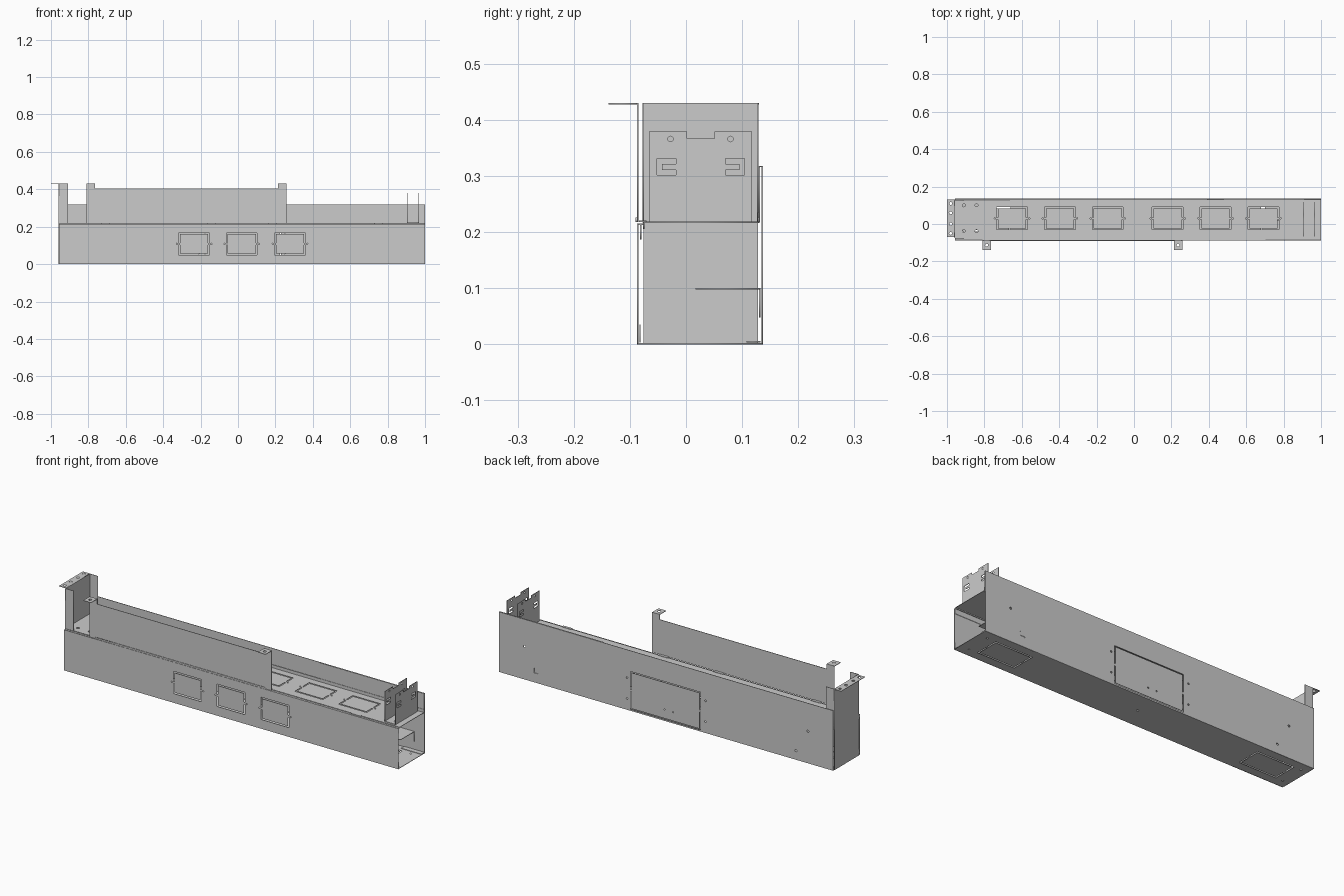
import bpy, math

if "Cube" in bpy.data.objects:
    bpy.data.objects.remove(bpy.data.objects["Cube"])

T = 0.0013  # half sheet thickness


def sheet(name, plane, offset, outline, holes=(), half=T):
    """Flat sheet-metal part: filled 2D outline with cut-outs, extruded to a thin solid."""
    cu = bpy.data.curves.new(name, 'CURVE')
    cu.dimensions = '2D'
    cu.fill_mode = 'BOTH'
    cu.extrude = half
    for loop in [outline, *holes]:
        sp = cu.splines.new('POLY')
        sp.points.add(len(loop) - 1)
        for p, (u, v) in zip(sp.points, loop):
            p.co = (u, v, 0, 1)
        sp.use_cyclic_u = True
    tmp = bpy.data.objects.new(name + "_curve", cu)
    bpy.context.collection.objects.link(tmp)
    dg = bpy.context.evaluated_depsgraph_get()
    me = bpy.data.meshes.new_from_object(tmp.evaluated_get(dg))
    bpy.data.objects.remove(tmp)
    for v in me.vertices:
        a, b, n = v.co
        v.co = {'xy': (a, b, offset + n), 'xz': (a, offset - n, b),
                'yz': (offset + n, a, b)}[plane]
    me.name = name
    ob = bpy.data.objects.new(name, me)
    bpy.context.collection.objects.link(ob)
    return ob


def rect(u0, u1, v0, v1):
    return [(u0, v0), (u1, v0), (u1, v1), (u0, v1)]


def circle(u, v, r=0.006, n=12):
    return [(u + r * math.cos(2 * math.pi * i / n), v + r * math.sin(2 * math.pi * i / n))
            for i in range(n)]


def knockout(cu, cv, w, h, s=0.007, g=0.006, screws=True):
    """Two C-shaped slots leaving bridges left and right, plus screw holes."""
    out = []
    for k in (1, -1):
        a, b = w / 2, h / 2
        pts = [(-a, g), (-a, b), (a, b), (a, g),
               (a - s, g), (a - s, b - s), (-a + s, b - s), (-a + s, g)]
        out.append([(cu + x, cv + k * y) for x, y in pts])
    if screws:
        out += [circle(cu + k * (w / 2 + 0.009), cv, 0.004, 8) for k in (1, -1)]
    return out


X0, X1 = -0.958, 1.0
YF, YB = -0.0857, 0.1355
LID = 0.2175

# --- Main channel: floor, front wall, tall back wall ---
floor_holes = [h for x in (0.79, -0.77) for h in knockout(x, 0.025, 0.22, 0.13, screws=False)]
floor_holes += [circle(0, 0.025)] + [circle(x, y, 0.005) for x in (-0.92, 0.95) for y in (-0.04, 0.09)]
sheet("floor", 'xy', T, rect(X0, X1, YF, YB), floor_holes)

front_holes = [h for x in (-0.235, 0.02, 0.278) for h in knockout(x, 0.108, 0.165, 0.118)]
sheet("front_wall", 'xz', YF, rect(X0, X1, 0, 0.215), front_holes)

back_holes = knockout(0.025, 0.108, 0.41, 0.2, s=0.005, screws=False)
back_holes += [circle(*p) for p in ((0.85, 0.175), (-0.81, 0.17), (-0.74, 0.048))]
back_holes += [circle(x, z, 0.005, 8) for x in (0.25, -0.21) for z in (0.06, 0.17)]
back_holes += [circle(x, 0.06, 0.004, 8) for x in (-0.02, 0.03)]
back_holes.append([(0.765, 0.05), (0.795, 0.05), (0.795, 0.075), (0.79, 0.075), (0.79, 0.055), (0.765, 0.055)])
sheet("back_wall", 'xz', YB, rect(X0, X1, 0, 0.318), back_holes)

# --- Folded hems on the wall edges ---
sheet("front_top_fold", 'xy', 0.214, rect(X0, X1, YF, -0.075))
sheet("front_top_return", 'xz', -0.081, rect(X0, X1, 0.187, 0.214))
sheet("back_top_fold", 'xy', 0.317, rect(0.39, X1, 0.130, YB))
sheet("back_top_return", 'xz', 0.1305, rect(0.39, X1, LID, 0.318))
for side, a, b in (("left", X0, -0.84), ("right", 0.88, X1)):
    sheet("front_bottom_flange_" + side, 'xz', -0.082, rect(a, b, 0.003, 0.035))
    sheet("back_bottom_flange_" + side, 'xy', 0.0045, rect(a, b, 0.108, 0.133))

# --- Lid with six knockouts ---
lid_holes = [h for x in (-0.652, -0.396, -0.14, 0.18, 0.436, 0.692)
             for h in knockout(x, 0.03, 0.165, 0.12)]
lid_holes += [circle(x, y, 0.008) for x in (-0.91, -0.842) for y in (0.1, -0.038)]
sheet("lid", 'xy', LID, rect(X0, X1, -0.076, 0.13), lid_holes)
sheet("lid_back_upstand", 'xz', 0.1285, rect(X0, X1, LID, 0.235))

# --- Clips joining lid and front wall ---
for i, x in enumerate((-0.71, -0.14, 0.185, 0.75)):
    sheet(f"clip_{i}_tongue", 'xz', -0.0755,
          [(x - 0.025, 0.219), (x - 0.014, 0.206), (x + 0.014, 0.206), (x + 0.025, 0.219)])
    sheet(f"clip_{i}_top", 'xy', 0.2195, rect(x - 0.027, x + 0.027, -0.084, -0.07))

# --- Left end plate with flanges and mounting lip ---
sheet("end_plate", 'yz', X0, rect(-0.076, 0.128, 0, 0.43))
for side, y in (("front", -0.076), ("back", 0.128)):
    sheet("end_flange_" + side, 'xz', y, rect(X0, -0.91, LID, 0.43))
sheet("end_mounting_lip", 'xy', 0.4287, rect(-1.0, X0, -0.07, 0.13),
      [circle(-0.98, y, 0.008) for y in (-0.05, 0.0, 0.06, 0.11)])

# --- Raised front panel with two hanging tabs ---
xa, xb, xc, xd = -0.81, -0.765, 0.213, 0.258
sheet("upper_front_panel", 'xz', YF,
      [(xa, 0.218), (xd, 0.218), (xd, 0.43), (xc, 0.43), (xc, 0.403),
       (xb, 0.403), (xb, 0.43), (xa, 0.43)])
sheet("upper_panel_lip", 'xz', -0.0885, rect(-0.775, 0.22, 0.218, 0.226))
for side, a, b in (("left", xa, xb), ("right", xc, xd)):
    sheet("hanging_tab_" + side, 'xy', 0.4287, rect(a, b, -0.138, YF),
          [circle((a + b) / 2, -0.113, 0.008)])

# --- Right bracket: two parallel notched plates on a base ---
c = 0.026
plate = [(-0.092, LID), (0.092, LID), (0.092, 0.379), (0.0245, 0.379), (0.0245, 0.367),
         (-0.0245, 0.367), (-0.0245, 0.379), (-0.092, 0.379)]
slot = [(-0.078, 0.302), (-0.044, 0.302), (-0.044, 0.311), (-0.069, 0.311),
        (-0.069, 0.321), (-0.044, 0.321), (-0.044, 0.331), (-0.078, 0.331)]
for side, x in (("inner", 0.905), ("outer", 0.967)):
    cuts = [[(c + k * y, z) for y, z in slot] for k in (1, -1)]
    cuts += [circle(c + k * 0.0535, 0.366, 0.005) for k in (1, -1)]
    sheet("bracket_plate_" + side, 'yz', x, [(c + y, z) for y, z in plate], cuts)
sheet("bracket_base", 'xy', 0.2205, rect(0.905, 0.967, c - 0.092, c + 0.092),
      [circle(0.948, y, 0.007) for y in (-0.038, 0.095)])

# --- Inner angle shelf on the back wall near the open end ---
sheet("inner_shelf", 'xy', 0.099, rect(0.70, 0.94, 0.017, 0.133))
sheet("inner_shelf_leg", 'xz', 0.1315, rect(0.70, 0.94, 0.048, 0.1))
